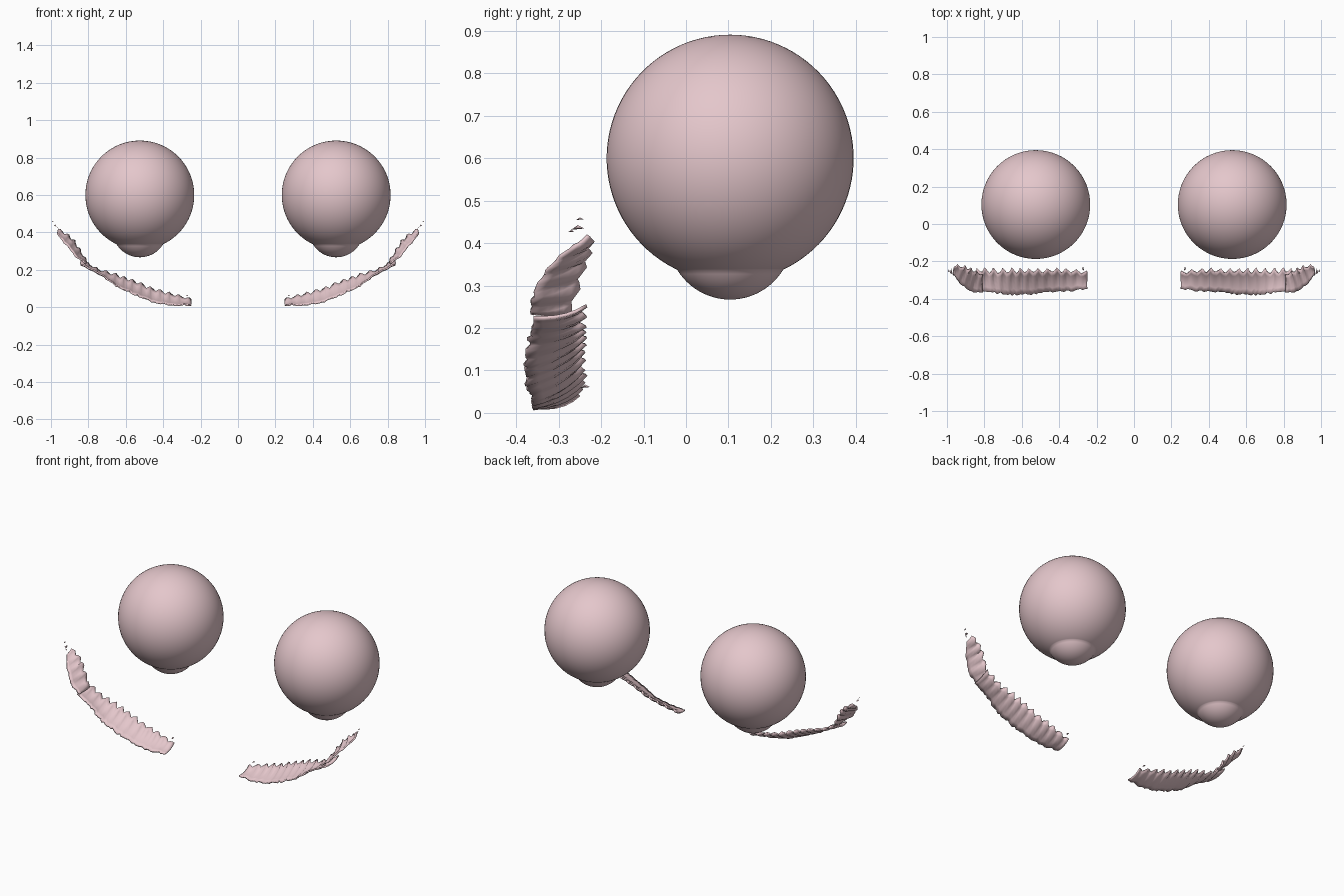
import bpy, math, random
from mathutils import Vector

if "Cube" in bpy.data.objects:
    bpy.data.objects.remove(bpy.data.objects["Cube"])

random.seed(4)
skin = bpy.data.materials.new("soft_pink")
skin.diffuse_color = (0.78, 0.57, 0.60, 1)
skin.use_nodes = True
skin.node_tree.nodes["Principled BSDF"].inputs["Base Color"].default_value = skin.diffuse_color


def make(name, verts, faces, mirror=True):
    me = bpy.data.meshes.new(name)
    me.from_pydata(verts, [], faces)
    me.update()
    ob = bpy.data.objects.new(name, me)
    bpy.context.collection.objects.link(ob)
    me.materials.append(skin)
    if mirror:
        ob.modifiers.new("mirror", 'MIRROR').use_mirror_merge = False
    return ob


def smooth(ob, deg):
    bpy.ops.object.select_all(action='DESELECT')
    ob.select_set(True)
    bpy.context.view_layer.objects.active = ob
    bpy.ops.object.shade_smooth_by_angle(angle=math.radians(deg))


def lathe(name, centre, profile, seg=64):
    # revolve (radius, height) points; both ends are poles
    cx, cy, cz = centre
    verts, faces = [], []
    for r, h in profile[1:-1]:
        for j in range(seg):
            a = 2 * math.pi * j / seg
            verts.append((cx + r * math.cos(a), cy + r * math.sin(a), cz + h))
    rings = len(profile) - 2
    bot, top = len(verts), len(verts) + 1
    verts += [(cx, cy, cz + profile[0][1]), (cx, cy, cz + profile[-1][1])]
    for j in range(seg):
        k = (j + 1) % seg
        faces.append((bot, k, j))
        for i in range(rings - 1):
            faces.append((i * seg + j, i * seg + k, (i + 1) * seg + k, (i + 1) * seg + j))
        o = (rings - 1) * seg
        faces.append((o + j, o + k, top))
    return make(name, verts, faces)


# Eyeball with the cornea bulging downward
R, CR, CH = 0.291, 0.146, -0.187
cornea_end = math.asin(0.125 / CR)
ball_start = math.asin(0.130 / R)
profile = []
for i in range(13):
    a = cornea_end * i / 12
    profile.append((CR * math.sin(a), CH - CR * math.cos(a)))
for i in range(41):
    a = ball_start + (math.pi - ball_start) * i / 40
    profile.append((R * math.sin(a), -R * math.cos(a)))
smooth(lathe("eyeball", (0.525, 0.104, 0.60), profile), 40)


def sample(path, t):
    s = min(t * (len(path) - 1), len(path) - 1.0001)
    i = int(s)
    return Vector(path[i]).lerp(Vector(path[i + 1]), s - i)


def lash_strip(name, front, back, n, tooth, sag, ridge):
    # ragged, slightly corrugated ribbon between a front and a back edge
    cols = 6
    verts, faces = [], []
    for i in range(n + 1):
        t = i / n
        f, b = sample(front, t), sample(back, t)
        along = sample(front, min(1, t + .05)) - sample(front, max(0, t - .05))
        across = b - f
        normal = along.cross(across).normalized()
        saw = (i % 4) / 3
        start = tooth * 0.4 * random.random()
        end = 1 - tooth * (saw * 0.8 + 0.2 * random.random())
        for j in range(cols):
            v = j / (cols - 1)
            p = f + across * (start + (end - start) * v)
            p += along.normalized() * (0.012 * (1 - saw) * v)
            wave = ridge * math.sin(i * math.pi / 2 + v * 2.5)
            p -= normal * (sag * 4 * v * (1 - v) + wave * (0.3 + 0.7 * v))
            p.z = max(p.z, 0.004)
            verts.append(p)
    for i in range(n):
        for j in range(cols - 1):
            a = i * cols + j
            faces.append((a, a + cols, a + cols + 1, a + 1))
    ob = make(name, verts, faces)
    so = ob.modifiers.new("thickness", 'SOLIDIFY')
    so.thickness, so.offset = 0.008, 0
    smooth(ob, 50)
    return ob


# Long lower lash strip
lash_strip("lower_lashes",
           [(.25, -.35, .012), (.35, -.365, .008), (.45, -.37, .022), (.55, -.38, .065),
            (.64, -.385, .105), (.73, -.375, .175), (.83, -.36, .225)],
           [(.24, -.25, .045), (.35, -.235, .078), (.45, -.235, .105), (.55, -.235, .145),
            (.64, -.235, .175), (.74, -.235, .200), (.83, -.235, .250)],
           48, 0.22, 0.010, 0.005)

# Short outer strip sweeping up to the corner
lash_strip("outer_lashes",
           [(.81, -.37, .235), (.865, -.365, .268), (.90, -.345, .315),
            (.935, -.315, .352), (.965, -.265, .395)],
           [(.80, -.27, .235), (.835, -.25, .295), (.87, -.235, .350),
            (.905, -.225, .385), (.96, -.228, .415)],
           18, 0.15, 0.005, 0.006)

# Loose lash tips at the outer and inner corners
tips = [(.977, -.255, .436, .016), (.990, -.250, .457, .009),
        (.965, -.270, .428, .008), (.272, -.238, .062, .012)]
verts, faces = [], []
for x, y, z, s in tips:
    k = len(verts)
    verts += [(x - s * .5, y - s, z - s * .3), (x + s * .5, y - s * .3, z),
              (x, y + s, z - s * .1), (x, y, z + s * .4)]
    faces += [(k, k + 2, k + 1), (k, k + 1, k + 3), (k + 1, k + 2, k + 3), (k + 2, k, k + 3)]
make("loose_lash_tips", verts, faces)
